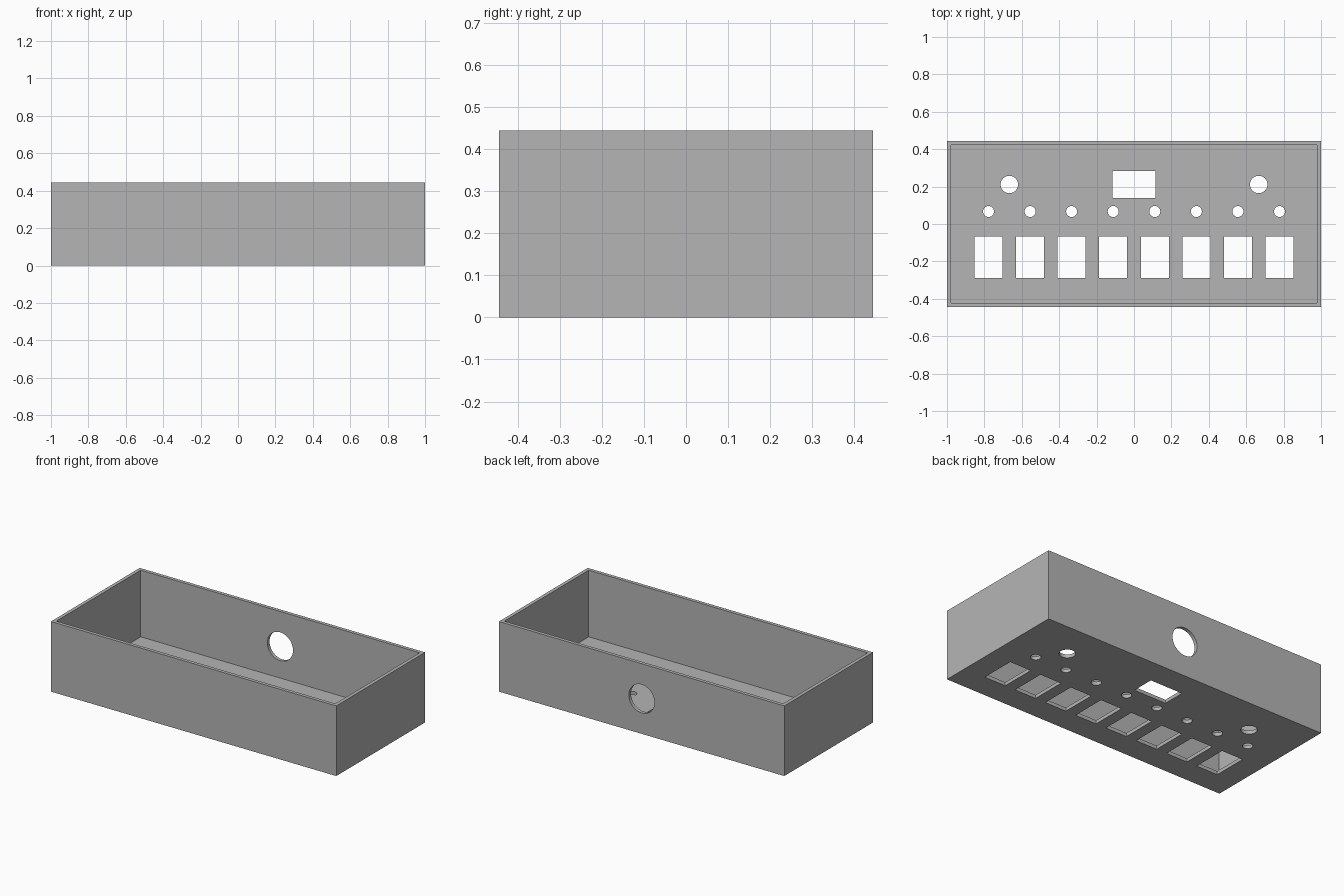
import bpy, bmesh
from math import radians
from mathutils import Matrix, Vector

old = bpy.data.objects.get("Cube")
if old:
    bpy.data.objects.remove(old)

MM = 1 / 90                      # design unit
LENGTH, DEPTH, HEIGHT, WALL = 180 * MM, 80 * MM, 40 * MM, 2 * MM

grey = bpy.data.materials.new("plain grey")
grey.use_nodes = True
colour = (0.46, 0.46, 0.46, 1)
grey.diffuse_color = colour
grey.node_tree.nodes["Principled BSDF"].inputs["Base Color"].default_value = colour


def make_object(name, bm):
    bmesh.ops.recalc_face_normals(bm, faces=bm.faces)
    mesh = bpy.data.meshes.new(name)
    bm.to_mesh(mesh)
    bm.free()
    obj = bpy.data.objects.new(name, mesh)
    bpy.context.collection.objects.link(obj)
    return obj


def add_block(bm, centre, size):
    matrix = Matrix.Translation(centre) @ Matrix.Diagonal((*size, 1))
    return bmesh.ops.create_cube(bm, size=1, matrix=matrix)


def add_rod(bm, centre, radius, turn=0):
    matrix = Matrix.Translation(centre) @ Matrix.Rotation(radians(turn), 4, "X")
    bmesh.ops.create_cone(bm, cap_ends=True, segments=48, radius1=radius,
                          radius2=radius, depth=4 * WALL, matrix=matrix)


# Open tray: inset the top face and sink it to the floor
bm = bmesh.new()
add_block(bm, (0, 0, HEIGHT / 2), (LENGTH, DEPTH, HEIGHT))
bm.normal_update()
top = max(bm.faces, key=lambda f: f.calc_center_median().z)
bmesh.ops.inset_region(bm, faces=[top], thickness=WALL, use_even_offset=True)
sunk = bmesh.ops.extrude_discrete_faces(bm, faces=[top])["faces"][0]
bmesh.ops.translate(bm, verts=sunk.verts, vec=Vector((0, 0, WALL - HEIGHT)))
case = make_object("control_box_case", bm)
case.data.materials.append(grey)

# Cutters for every opening
bm = bmesh.new()
for i in range(8):
    x = (i * 20 - 70) * MM
    add_block(bm, (x, -16 * MM, 0), (13.5 * MM, 20 * MM, 4 * WALL))   # switch slot
    add_rod(bm, (x, 6 * MM, 0), 2.65 * MM)                            # lamp hole
for side in (-1, 1):
    add_rod(bm, (side * 60 * MM, 19 * MM, 0), 4.2 * MM)               # knob hole
add_block(bm, (0, 19 * MM, 0), (20.5 * MM, 13 * MM, 4 * WALL))        # display window
add_rod(bm, (0, DEPTH / 2, HEIGHT / 2), 8.1 * MM, turn=90)            # rear cable hole
cutter = make_object("opening_cutters", bm)
cutter.hide_render = True

# Cut, then drop the helper
bpy.ops.object.select_all(action="DESELECT")
bpy.context.view_layer.objects.active = case
case.select_set(True)
cut = case.modifiers.new("openings", "BOOLEAN")
cut.operation = "DIFFERENCE"
cut.solver = "EXACT"
cut.object = cutter
bpy.ops.object.modifier_apply(modifier=cut.name)
bpy.data.objects.remove(cutter)
bpy.ops.object.shade_smooth_by_angle(angle=radians(30))
